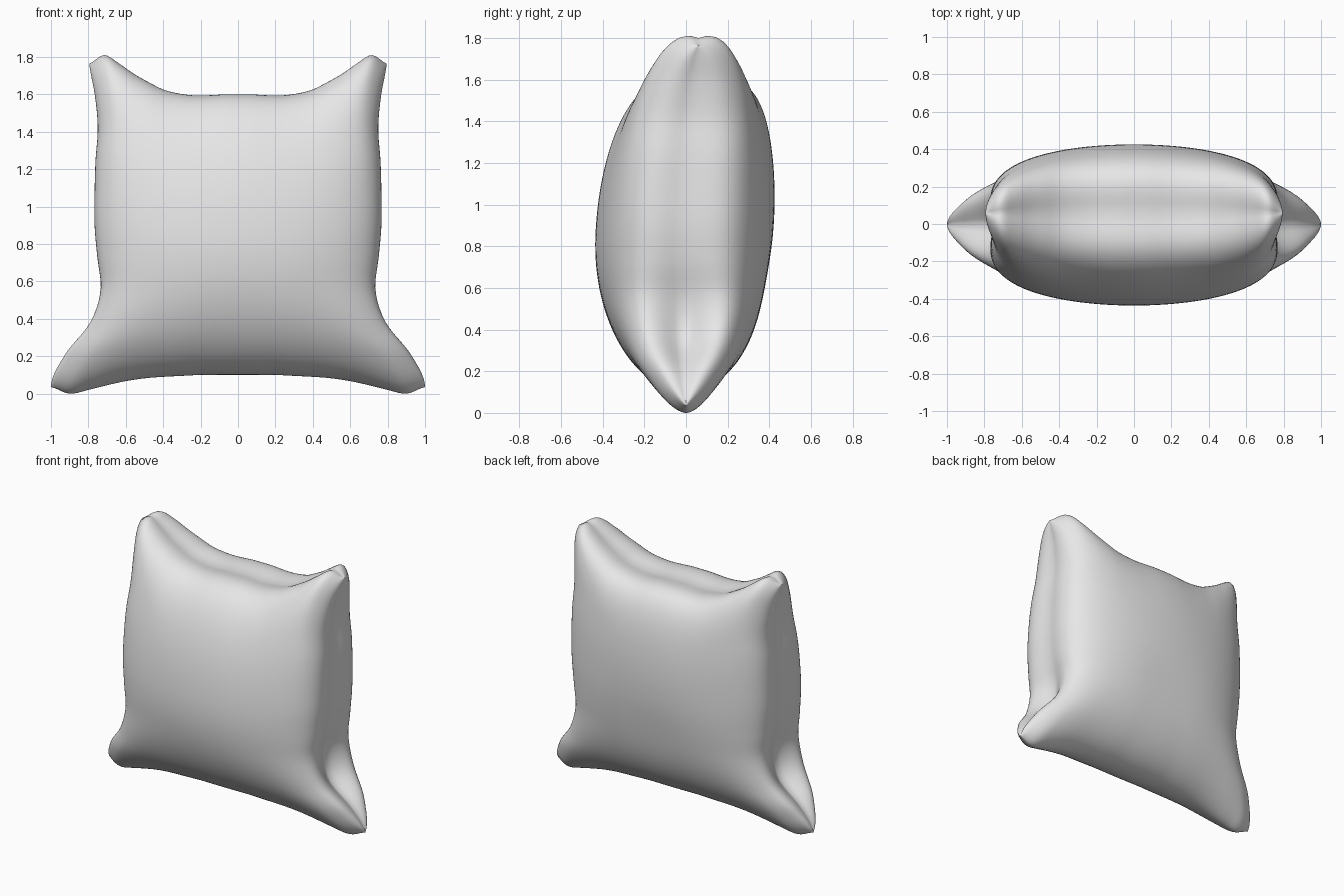
import bpy, bmesh, math

if "Cube" in bpy.data.objects:
    bpy.data.objects.remove(bpy.data.objects["Cube"])

# Outline, sampled evenly: top and bottom from middle to corner, side from bottom to top
TOP = [1.60, 1.60, 1.595, 1.595, 1.605, 1.625, 1.665, 1.71, 1.765, 1.81, 1.765]
BOTTOM = [.10, .10, .10, .095, .09, .082, .067, .045, .02, .0, .035]
SIDE = [1.0, .925, .79, .735, .752, .767, .767, .762, .75, .765, .795]


def sample(values, t):
    """Smooth curve through evenly spaced values, t from 0 to 1."""
    last = len(values) - 1
    x = min(max(t, 0), 1) * last
    i = min(int(x), last - 1)
    f = x - i
    p0, p1, p2, p3 = (values[min(abs(k), last)] for k in range(i - 1, i + 3))
    return p1 + .5 * f * (p2 - p0 + f * (2 * p0 - 5 * p1 + 4 * p2 - p3
                                         + f * (3 * (p1 - p2) + p3 - p0)))


def bump(x, centre, width):
    return math.exp(-((x - centre) / width) ** 2)


def cushion_point(s, t, side):
    """Map a grid point to the front (side -1) or back (side 1) panel."""
    mid_s, mid_t = 1 - s ** 4, 1 - t ** 4
    # Edges curl inward towards the seam, most in the folds above the lower corners
    curl_s = (.2 + .25 * bump(t, -.4, .2)) * mid_t
    curl_t = .2 * mid_s if t > 0 else 0
    u = math.sin((math.pi / 2 + curl_s) * s)
    v = math.sin((math.pi / 2 + curl_t) * t)
    # Blunt top and sides, tapered base and corners
    full_s = max(math.cos(math.pi / 2 * s), 0) ** (1 - .3 * mid_t)
    full_t = max(math.cos(math.pi / 2 * t), 0) ** (1 - .3 * mid_s * (t > 0))
    thick = .43 * full_s * full_t
    if side > 0:
        thick *= 1 - .04 * bump(u, 0, .5) * bump(v, -.3, .35)
    h = (v + 1) / 2
    low, high = sample(BOTTOM, abs(u)), sample(TOP, abs(u))
    y = .06 * h - .035 * (1 - v * v) + side * thick
    return u * sample(SIDE, h), y, low + (high - low) * h


# Two panels joined along the seam
bm = bmesh.new()
for side in (-1, 1):
    grid = bmesh.ops.create_grid(bm, x_segments=64, y_segments=64, size=1)
    for vert in grid["verts"]:
        vert.co = cushion_point(vert.co.x, vert.co.y, side)
bmesh.ops.remove_doubles(bm, verts=bm.verts, dist=.0002)
bmesh.ops.recalc_face_normals(bm, faces=bm.faces)
mesh = bpy.data.meshes.new("cushion")
bm.to_mesh(mesh)
bm.free()
cushion = bpy.data.objects.new("cushion", mesh)
bpy.context.collection.objects.link(cushion)

# Plain fabric
fabric = bpy.data.materials.new("light grey fabric")
fabric.use_nodes = True
color = (.8, .8, .8, 1)
fabric.diffuse_color = color
fabric.node_tree.nodes["Principled BSDF"].inputs["Base Color"].default_value = color
mesh.materials.append(fabric)

# Smooth cloth with a crisp seam
bpy.ops.object.select_all(action="DESELECT")
cushion.select_set(True)
bpy.context.view_layer.objects.active = cushion
bpy.ops.object.shade_smooth_by_angle(angle=math.radians(50))
